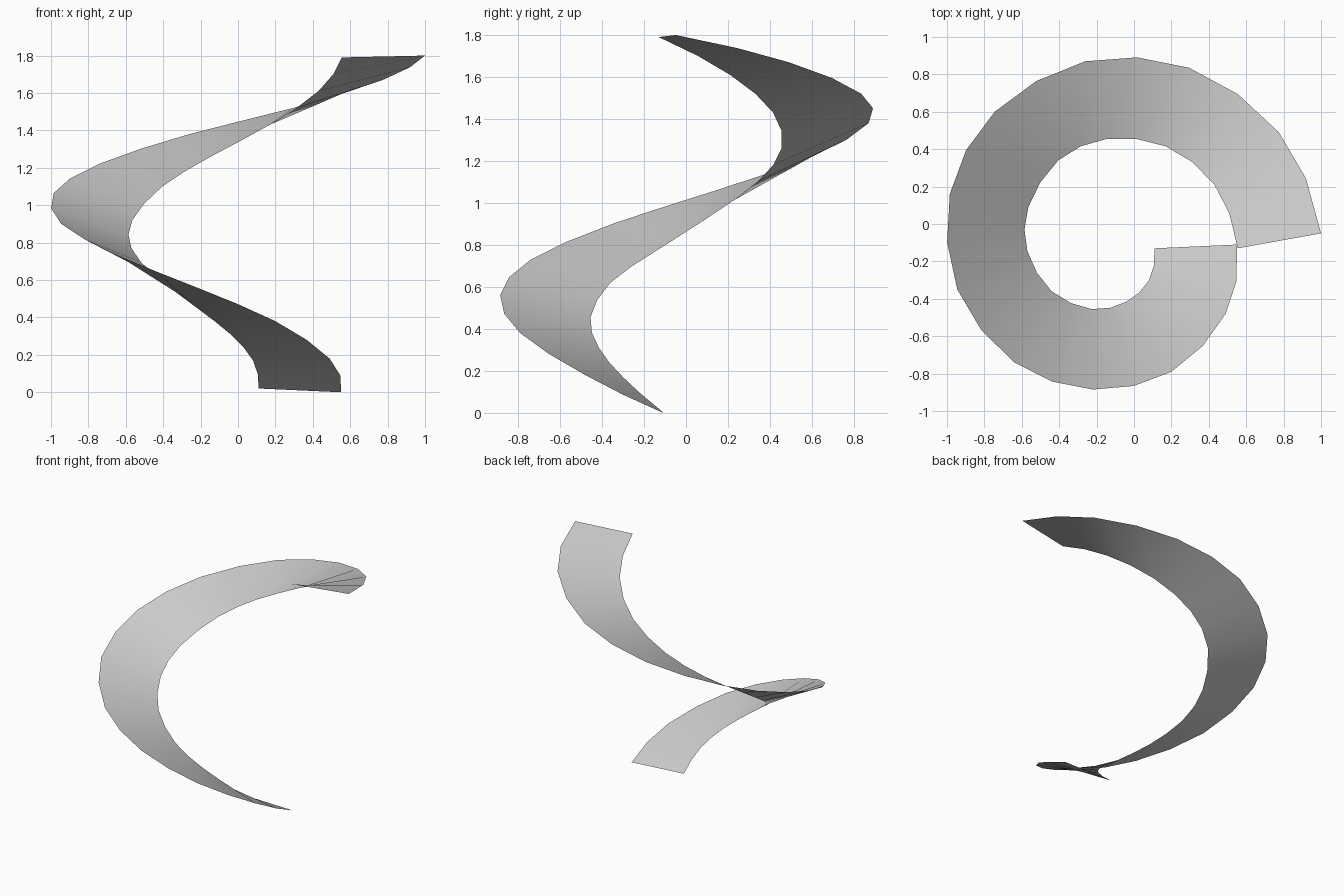
import bpy
from mathutils import Vector

default_cube = bpy.data.objects.get("Cube")
if default_cube:
    bpy.data.objects.remove(default_cube, do_unlink=True)


def make_material(name, colour):
    material = bpy.data.materials.new(name)
    material.use_nodes = True
    material.diffuse_color = colour
    material.node_tree.nodes["Principled BSDF"].inputs["Base Color"].default_value = colour
    return material


def with_midpoints(stations):
    """Insert one smoothly interpolated point between each pair of stations."""
    points = [Vector(station) for station in stations]
    before = 3 * points[0] - 3 * points[1] + points[2]
    after = 3 * points[-1] - 3 * points[-2] + points[-3]
    padded = [before] + points + [after]
    result = []
    for previous, start, end, following in zip(padded, padded[1:], padded[2:], padded[3:]):
        result.append(start)
        result.append((9 * (start + end) - previous - following) / 16)
    return result + [points[-1]]


def make_ribbon(name, inner_edge, outer_edge, material):
    """Bridge two rails of equal length with a single strip of quads."""
    count = len(inner_edge)
    faces = [(i, i + 1, count + i + 1, count + i) for i in range(count - 1)]
    mesh = bpy.data.meshes.new(name)
    mesh.from_pydata(inner_edge + outer_edge, [], faces)
    mesh.materials.append(material)
    mesh.shade_smooth()
    mesh.update()
    ribbon = bpy.data.objects.new(name, mesh)
    bpy.context.collection.objects.link(ribbon)
    return ribbon


# Rails of the widening spiral, from the foot up to the top
inner_rail = with_midpoints([
    (.11, -.13, .02), (.08, -.3, .17), (-.04, -.415, .31), (-.225, -.455, .455),
    (-.44, -.36, .62), (-.57, -.145, .77), (-.565, .09, .92), (-.405, .34, 1.1),
    (-.145, .455, 1.26), (.17, .415, 1.43), (.43, .21, 1.61), (.555, -.13, 1.79),
])
outer_rail = with_midpoints([
    (.55, -.11, 0), (.49, -.48, .18), (.2, -.79, .38), (-.22, -.885, .56),
    (-.64, -.74, .73), (-.945, -.35, .9), (-.985, .16, 1.065), (-.745, .6, 1.22),
    (-.26, .87, 1.38), (.295, .835, 1.52), (.775, .49, 1.67), (1, -.05, 1.8),
])

# Thin open sheet forming the ramp
light_grey = make_material("light grey", (.6, .6, .6, 1))
make_ribbon("spiral_ramp", inner_rail, outer_rail, light_grey)
